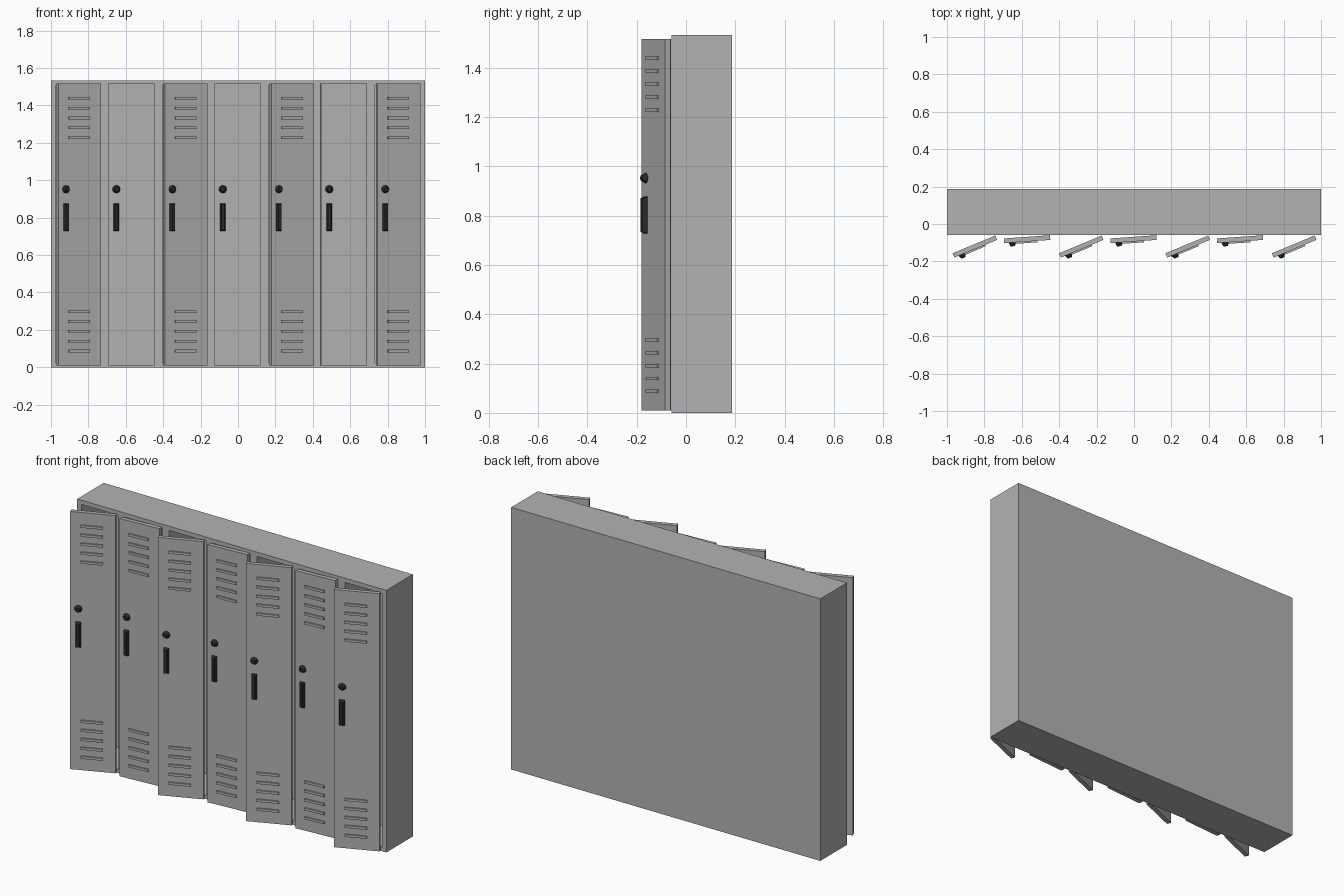
import bpy, bmesh, math
from mathutils import Matrix, Vector

if "Cube" in bpy.data.objects:
    bpy.data.objects.remove(bpy.data.objects["Cube"])

PITCH, COUNT = 0.2845, 7
DOOR_W, DOOR_T = 0.247, 0.025
Z_LOW, Z_HIGH = 0.01, 1.517
FRONT, BACK, HEIGHT = -0.058, 0.187, 1.533


def material(name, value):
    m = bpy.data.materials.new(name)
    m.diffuse_color = (value, value, value, 1)
    m.use_nodes = True
    m.node_tree.nodes["Principled BSDF"].inputs["Base Color"].default_value = m.diffuse_color
    return m


steel = material("grey_steel", 0.45)
black = material("black_plastic", 0.022)


def finish(bm, name, mat):
    bmesh.ops.recalc_face_normals(bm, faces=bm.faces)
    mesh = bpy.data.meshes.new(name)
    bm.to_mesh(mesh)
    bm.free()
    mesh.materials.append(mat)
    return mesh


def place(mesh, name, matrix=Matrix()):
    ob = bpy.data.objects.new(name, mesh)
    bpy.context.collection.objects.link(ob)
    ob.matrix_world = matrix
    return ob


def add_box(bm, x0, x1, y0, y1, z0, z1, taper=0.0):
    """Box whose front (y0) side is drawn in by taper."""
    vs = bmesh.ops.create_cube(bm, size=1)["verts"]
    mid = Vector(((x0 + x1) / 2, (y0 + y1) / 2, (z0 + z1) / 2))
    for v in vs:
        t = taper if v.co.y < 0 else 0
        v.co = mid + Vector((v.co.x * (x1 - x0 - 2 * t),
                             v.co.y * (y1 - y0),
                             v.co.z * (z1 - z0 - 2 * t)))


# Cabinet: gridded front sheet made solid, then seven compartments pushed in
half = 0.12
centres = [(i - (COUNT - 1) / 2) * PITCH for i in range(COUNT)]
xs = [-1] + [c + s * half for c in centres for s in (-1, 1)] + [1]
zs = [0, 0.022, 1.508, HEIGHT]
bm = bmesh.new()
grid = [[bm.verts.new((x, FRONT, z)) for z in zs] for x in xs]
openings = []
for i in range(len(xs) - 1):
    for j in range(len(zs) - 1):
        f = bm.faces.new((grid[i][j], grid[i + 1][j],
                          grid[i + 1][j + 1], grid[i][j + 1]))
        if i % 2 == 1 and j == 1:
            openings.append((f.calc_center_median().x, f.calc_center_median().z))
ext = bmesh.ops.extrude_face_region(bm, geom=bm.faces[:])
bmesh.ops.translate(bm, vec=(0, BACK - FRONT, 0),
                    verts=[g for g in ext["geom"] if isinstance(g, bmesh.types.BMVert)])
cells = []
for f in bm.faces:
    c = f.calc_center_median()
    if abs(c.y - FRONT) < 1e-4 and any(
            abs(c.x - x) < 1e-3 and abs(c.z - z) < 1e-3 for x, z in openings):
        cells.append(f)
pushed = bmesh.ops.extrude_discrete_faces(bm, faces=cells)["faces"]
bmesh.ops.translate(bm, vec=(0, BACK - FRONT - 0.02, 0),
                    verts=list({v for f in pushed for v in f.verts}))
place(finish(bm, "cabinet", steel), "cabinet")

# Door panel: origin at its front hinge corner
bm = bmesh.new()
add_box(bm, -DOOR_W, 0, 0, DOOR_T, Z_LOW, Z_HIGH)
door_mesh = finish(bm, "door", steel)

# Raised louvres, five low and five high
bm = bmesh.new()
for start in (0.087, 1.228):
    for k in range(5):
        z = start + k * 0.0525
        add_box(bm, -0.189, -0.068, -0.008, 0.002, z - 0.007, z + 0.007)
louvre_mesh = finish(bm, "louvres", steel)

# Tapered lock dial
bm = bmesh.new()
bmesh.ops.create_cone(bm, cap_ends=True, segments=10, radius1=0.022, radius2=0.012,
                      depth=0.021,
                      matrix=Matrix.Translation((-0.203, -0.0095, 0.952))
                      @ Matrix.Rotation(math.pi / 2, 4, 'X'))
dial_mesh = finish(bm, "lock_dial", black)

# Chamfered pull handle
bm = bmesh.new()
add_box(bm, -0.219, -0.188, -0.020, 0.001, 0.727, 0.877, taper=0.007)
handle_mesh = finish(bm, "handle", black)

# Doors alternate between wide open and just ajar
for i, c in enumerate(centres):
    angle = math.radians(22.5 if i % 2 == 0 else 4)
    m = (Matrix.Translation((c + DOOR_W / 2 - 0.002, FRONT - DOOR_T - 0.002, 0))
         @ Matrix.Rotation(angle, 4, 'Z'))
    for mesh in (door_mesh, louvre_mesh, dial_mesh, handle_mesh):
        place(mesh, f"{mesh.name}_{i + 1}", m)
